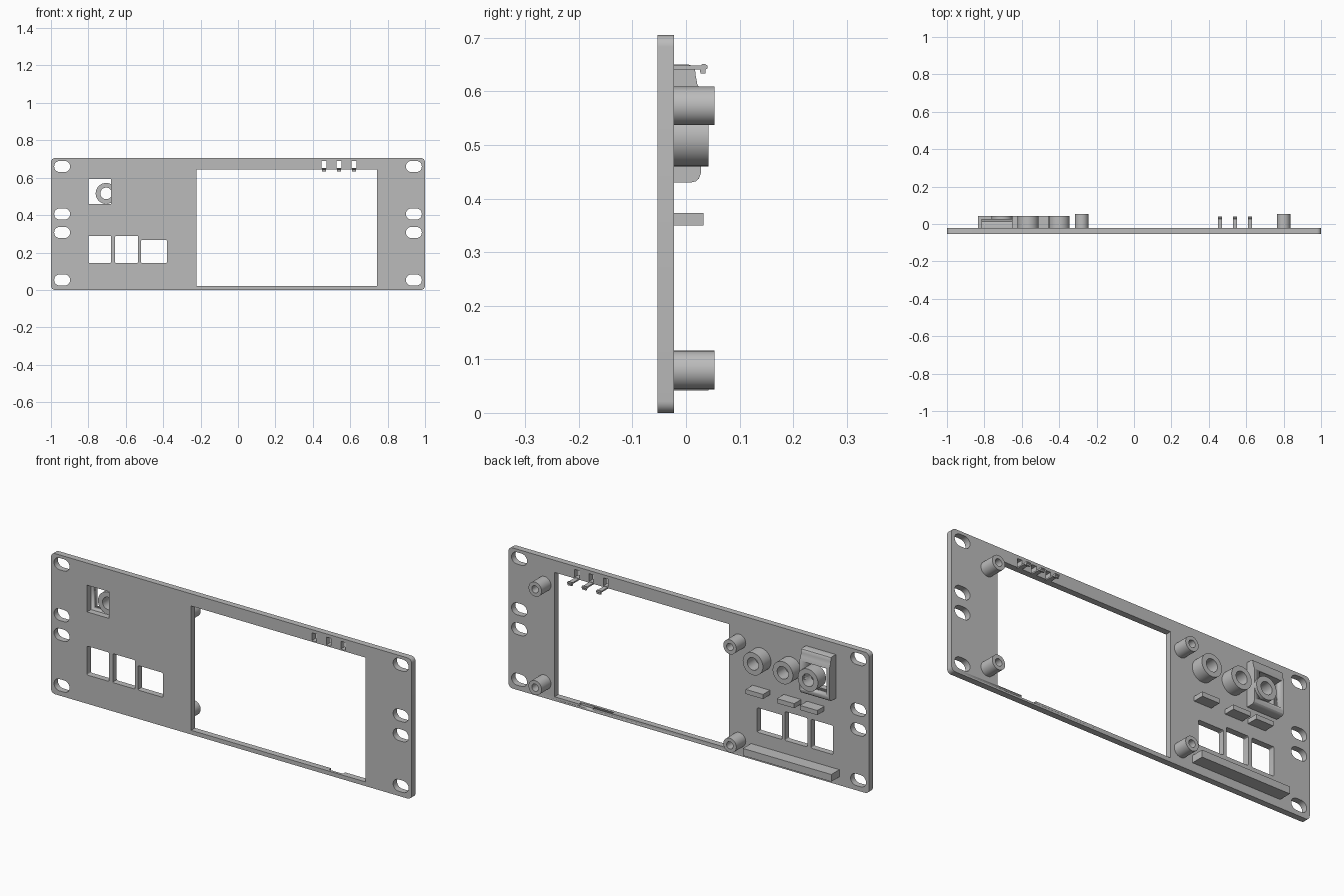
import bpy, bmesh, math

if "Cube" in bpy.data.objects:
    bpy.data.objects.remove(bpy.data.objects["Cube"])

grey = bpy.data.materials.new("plain grey")
grey.diffuse_color = (0.5, 0.5, 0.5, 1)
grey.use_nodes = True
grey.node_tree.nodes["Principled BSDF"].inputs["Base Color"].default_value = grey.diffuse_color
FRONT, BACK = -0.053, -0.022          # the two faces of the plate


def rect(x0, x1, z0, z1, r=0.0, n=6):
    """Rectangle outline, optionally with rounded corners."""
    if r == 0:
        return [(x0, z0), (x1, z0), (x1, z1), (x0, z1)]
    pts = []
    for k, (cx, cz) in enumerate([(x1 - r, z1 - r), (x0 + r, z1 - r),
                                  (x0 + r, z0 + r), (x1 - r, z0 + r)]):
        for i in range(n + 1):
            a = math.pi / 2 * (k + i / n)
            pts.append((cx + r * math.cos(a), cz + r * math.sin(a)))
    return pts


def circle(x, z, r, n=40):
    return [(x + r * math.cos(2 * math.pi * i / n),
             z + r * math.sin(2 * math.pi * i / n)) for i in range(n)]


def slot(x, z, w, h, n=10):
    pts = []
    for side in (1, -1):
        for i in range(n + 1):
            a = math.pi * i / n - math.pi / 2
            pts.append((x + side * ((w - h) / 2 + h / 2 * math.cos(a)),
                        z + side * h / 2 * math.sin(a)))
    return pts


def solid(name, loops, lo, hi, axis="y"):
    """Extrude outlines (inner loops become holes) from lo to hi along an axis."""
    cu = bpy.data.curves.new(name, "CURVE")
    cu.dimensions, cu.fill_mode = "2D", "BOTH"
    cu.extrude = (hi - lo) / 2
    for loop in loops:
        s = cu.splines.new("POLY")
        s.points.add(len(loop) - 1)
        for p, (u, v) in zip(s.points, loop):
            p.co = (u, v, 0, 1)
        s.use_cyclic_u = True
    ob = bpy.data.objects.new(name, cu)
    bpy.context.collection.objects.link(ob)
    bpy.ops.object.select_all(action="DESELECT")
    ob.select_set(True)
    bpy.context.view_layer.objects.active = ob
    bpy.ops.object.convert(target="MESH")
    ob = bpy.context.view_layer.objects.active
    me, mid = ob.data, (lo + hi) / 2
    for vert in me.vertices:
        u, v, w = vert.co
        vert.co = (u, mid - w, v) if axis == "y" else (mid + w, u, v)
    bm = bmesh.new()
    bm.from_mesh(me)
    bmesh.ops.remove_doubles(bm, verts=bm.verts, dist=1e-5)
    bmesh.ops.recalc_face_normals(bm, faces=bm.faces)
    bm.to_mesh(me)
    bm.free()
    me.materials.clear()
    me.materials.append(grey)
    bpy.ops.object.shade_smooth_by_angle(angle=math.radians(30))
    return ob


def cut(target, cutter):
    mod = target.modifiers.new("cut", "BOOLEAN")
    mod.operation, mod.solver, mod.object = "DIFFERENCE", "EXACT", cutter
    bpy.context.view_layer.objects.active = target
    bpy.ops.object.modifier_apply(modifier=mod.name)
    bpy.data.objects.remove(cutter)


# Front plate with screen window, button, switch, clip and mounting holes
switch_hole = rect(-0.80, -0.678, 0.46, 0.594)
clip_x = (0.46, 0.54, 0.62)
holes = [rect(-0.223, 0.744, 0.021, 0.644), switch_hole,
         rect(-0.80, -0.678, 0.144, 0.289, 0.006, 3),
         rect(-0.657, -0.534, 0.144, 0.289, 0.006, 3),
         rect(-0.518, -0.379, 0.144, 0.267, 0.006, 3)]
holes += [rect(x - 0.013, x + 0.013, 0.65, 0.689) for x in clip_x]
holes += [slot(x, z, 0.086, 0.059) for x in (-0.94, 0.94)
          for z in (0.053, 0.307, 0.406, 0.66)]
plate = solid("front_plate", [rect(-1, 1, 0, 0.705, 0.022)] + holes, FRONT, BACK)

# Cable notch in the back of the lower window sill
cut(plate, solid("notch_cutter", [rect(0.53, 0.61, 0.010, 0.03)], -0.04, 0.0))

# Four screen standoffs
for x in (-0.28, 0.80):
    for z in (0.08, 0.573):
        solid("screen_standoff", [circle(x, z, 0.036), circle(x, z, 0.018)], BACK, 0.053)

# Three wide round sockets
for x in (-0.705, -0.566, -0.40):
    solid("round_socket", [circle(x, 0.516, 0.056), circle(x, 0.516, 0.031)], BACK, 0.042)

# Rounded switch housing behind the square hole
profile = [(BACK, 0.43), (0.010, 0.43), (0.018, 0.432), (0.024, 0.437), (0.028, 0.448),
           (0.028, 0.60), (0.021, 0.614), (0.018, 0.63), (0.017, 0.64), (0.013, 0.647),
           (0.005, 0.65), (BACK, 0.65)]
housing = solid("switch_housing", [profile], -0.815, -0.65, "x")
cut(housing, solid("hole_cutter", [switch_hole], -0.06, 0.06))
cut(housing, solid("bore_cutter", [circle(-0.705, 0.516, 0.031)], -0.06, 0.06))

# Support ribs above the buttons and the long rib below them
for x in (-0.703, -0.575, -0.402):
    solid("short_rib", [rect(x - 0.048, x + 0.048, 0.35, 0.373)], BACK, 0.033)
solid("long_rib", [rect(-0.835, -0.345, 0.042, 0.078)], BACK, 0.042)

# Hooked clips above the window
hook = [(-0.03, 0.641), (0.026, 0.641), (0.027, 0.633), (0.036, 0.633), (0.036, 0.64),
        (0.04, 0.643), (0.04, 0.648), (0.036, 0.651), (0.03, 0.651), (0.027, 0.648),
        (-0.03, 0.648)]
for x in clip_x:
    solid("hook_clip", [hook], x - 0.011, x + 0.011, "x")
